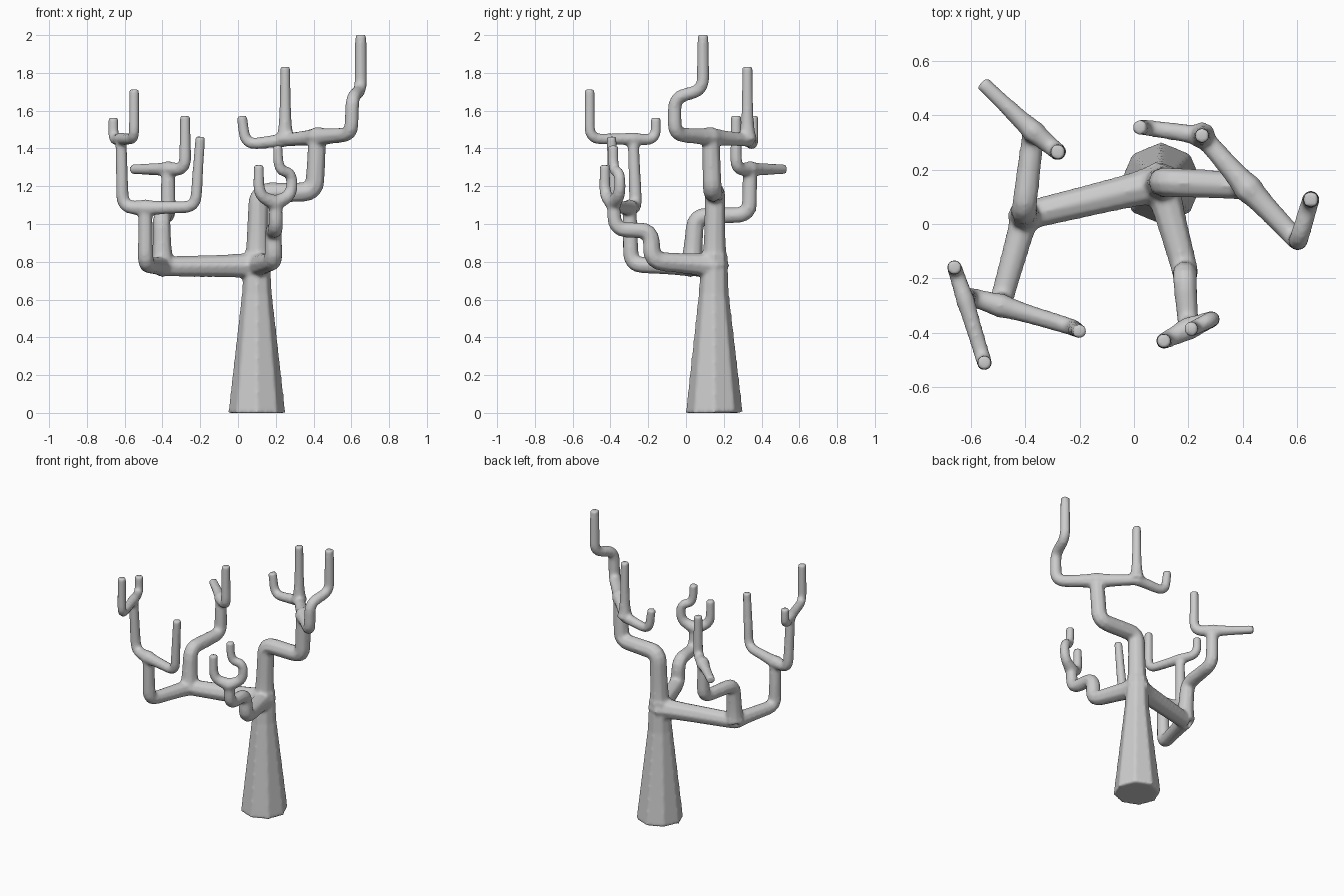
import bpy
import bmesh
import math
from mathutils import Vector

SIDES = 8
BEND = 0.06

if "Cube" in bpy.data.objects:
    bpy.data.objects.remove(bpy.data.objects["Cube"], do_unlink=True)


def rounded(points):
    """Replace every inner corner of a path with a short arc."""
    pts = [Vector(p) for p in points]
    path = [pts[0]]
    for before, corner, after in zip(pts, pts[1:], pts[2:]):
        start = corner + (before - corner).normalized() * min(BEND, (before - corner).length * 0.45)
        end = corner + (after - corner).normalized() * min(BEND, (after - corner).length * 0.45)
        for step in range(5):
            t = step / 4
            path.append(start.lerp(corner, t).lerp(corner.lerp(end, t), t))
    path.append(pts[-1])
    # Split long straight runs so the radius can change along them
    dense = [path[0]]
    for a, b in zip(path, path[1:]):
        count = max(1, round((b - a).length / 0.04))
        dense += [a.lerp(b, i / count) for i in range(1, count + 1)]
    return dense


def limb(bm, start_radius, end_radius, points, flare=0.3):
    """Sweep a tapering closed tube along a path, swollen where it leaves its parent."""
    path = rounded(points)
    total = sum((b - a).length for a, b in zip(path, path[1:]))
    tangent = (path[1] - path[0]).normalized()
    side = Vector((1, 0, 0)) if abs(tangent.x) < 0.7 else Vector((0, 0, 1))
    side = (side - tangent * side.dot(tangent)).normalized()
    travelled = 0
    rings = []
    for i, point in enumerate(path):
        if i:
            travelled += (point - path[i - 1]).length
        ahead = path[min(i + 1, len(path) - 1)]
        behind = path[max(i - 1, 0)]
        new_tangent = (ahead - behind).normalized()
        side = tangent.rotation_difference(new_tangent) @ side
        tangent = new_tangent
        other = tangent.cross(side)
        radius = start_radius + (end_radius - start_radius) * travelled / total
        radius *= 1 + flare * math.exp(-travelled / 0.05)
        ring = []
        for k in range(SIDES):
            angle = math.tau * k / SIDES
            ring.append(bm.verts.new(point + (side * math.cos(angle) + other * math.sin(angle)) * radius))
        rings.append(ring)
    for low, high in zip(rings, rings[1:]):
        for k in range(SIDES):
            n = (k + 1) % SIDES
            bm.faces.new((low[k], low[n], high[n], high[k]))
    bm.faces.new(rings[0][::-1])
    bm.faces.new(rings[-1])


bm = bmesh.new()

# Trunk and the crotch where the three main limbs part
crotch = (0.1, 0.15, 0.78)
limb(bm, 0.152, 0.082, [(0.1, 0.15, 0), (0.1, 0.147, 0.62)], 0)
limb(bm, 0.082, 0.07, [(0.1, 0.147, 0.6), (0.1, 0.15, 0.84)], 0)

# Left-hand limb, low and long
fork = (-0.4, 0.03, 0.775)
limb(bm, 0.064, 0.054, [crotch, fork])

# Its front bough, ending in two forks
front_fork = (-0.49, -0.3, 1.085)
side_fork = (-0.62, -0.28, 1.45)
limb(bm, 0.05, 0.038, [fork, (-0.49, -0.29, 0.785), front_fork], 0.15)
limb(bm, 0.036, 0.027, [front_fork, (-0.225, -0.38, 1.09), (-0.2, -0.395, 1.462)])
limb(bm, 0.036, 0.031, [front_fork, (-0.61, -0.265, 1.09), side_fork])
limb(bm, 0.031, 0.028, [side_fork, (-0.66, -0.16, 1.445), (-0.66, -0.16, 1.562)], 0.15)
limb(bm, 0.031, 0.028, [side_fork, (-0.55, -0.51, 1.45), (-0.55, -0.51, 1.712)], 0.15)

# Its back bough, ending in one fork
back_fork = (-0.37, 0.34, 1.29)
limb(bm, 0.052, 0.038, [fork, (-0.405, 0.05, 1.04), (-0.37, 0.335, 1.05), back_fork])
limb(bm, 0.034, 0.028, [back_fork, (-0.56, 0.52, 1.29)])
limb(bm, 0.034, 0.029, [back_fork, (-0.28, 0.265, 1.29), (-0.28, 0.265, 1.572)])

# Front limb with a stepped rise and a small fork
small_fork = (0.2, -0.385, 1.11)
limb(bm, 0.06, 0.036, [crotch, (0.19, -0.18, 0.805), (0.185, -0.185, 0.965),
                       (0.2, -0.375, 0.97), small_fork])
limb(bm, 0.034, 0.028, [small_fork, (0.11, -0.43, 1.15), (0.11, -0.43, 1.312)])
limb(bm, 0.034, 0.027, [small_fork, (0.285, -0.35, 1.155), (0.285, -0.35, 1.27),
                        (0.215, -0.385, 1.285), (0.21, -0.385, 1.415)])

# Tall leader bending over to the other side
top_fork = (0.42, 0.13, 1.46)
limb(bm, 0.06, 0.048, [crotch, (0.11, 0.155, 1.165), (0.405, 0.14, 1.17), top_fork])
limb(bm, 0.043, 0.03, [top_fork, (0.6, -0.06, 1.475), (0.605, -0.06, 1.67),
                       (0.65, 0.09, 1.71), (0.65, 0.09, 2.002)])
spur = (0.25, 0.325, 1.445)
limb(bm, 0.043, 0.036, [top_fork, spur])
limb(bm, 0.034, 0.028, [spur, (0.25, 0.325, 1.832)], 0.6)
limb(bm, 0.035, 0.028, [spur, (0.04, 0.355, 1.42), (0.02, 0.355, 1.572)], 0.1)

bmesh.ops.recalc_face_normals(bm, faces=bm.faces)
mesh = bpy.data.meshes.new("bare_tree")
bm.to_mesh(mesh)
bm.free()
tree = bpy.data.objects.new("bare_tree", mesh)
bpy.context.collection.objects.link(tree)

# Fuse the limbs into one skin and soften the joints
remesh = tree.modifiers.new("fuse_limbs", "REMESH")
remesh.mode = "VOXEL"
remesh.voxel_size = 0.01
remesh.use_smooth_shade = True
soften = tree.modifiers.new("soften_joints", "SMOOTH")
soften.factor = 0.5
soften.iterations = 5

# Plain grey bark
grey = (0.6, 0.6, 0.6, 1)
bark = bpy.data.materials.new("plain_grey")
bark.use_nodes = True
bark.diffuse_color = grey
bark.node_tree.nodes["Principled BSDF"].inputs["Base Color"].default_value = grey
mesh.materials.append(bark)
